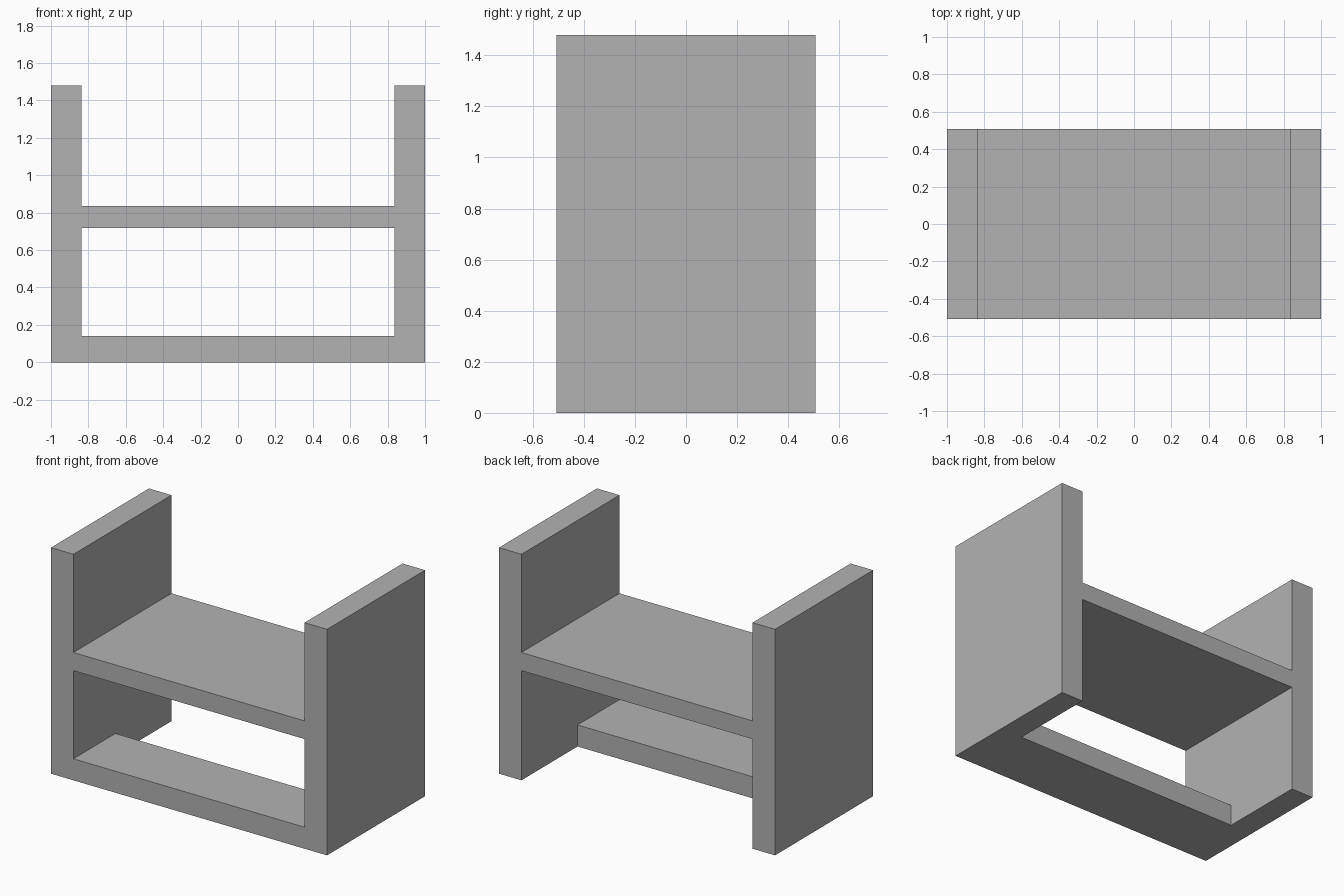
import bpy
import bmesh
from mathutils import Vector

cube = bpy.data.objects.get("Cube")
if cube:
    bpy.data.objects.remove(cube, do_unlink=True)

GREY = (0.448, 0.448, 0.448, 1)
grey = bpy.data.materials.new("plain grey")
grey.use_nodes = True
grey.diffuse_color = GREY
grey.node_tree.nodes["Principled BSDF"].inputs["Base Color"].default_value = GREY

HALF_WIDTH, HALF_DEPTH, HEIGHT = 1.0, 0.507, 1.48
INNER = 0.837        # inner face of the side panels
BAR_BACK = -0.073    # rear edge of the front base bar


def box(name, low, high, open_ends=False):
    """Box between two corners; open_ends drops the hidden caps that meet the panels."""
    low, high = Vector(low), Vector(high)
    bm = bmesh.new()
    bmesh.ops.create_cube(bm, size=1)
    bmesh.ops.scale(bm, vec=high - low, verts=bm.verts)
    bmesh.ops.translate(bm, vec=(low + high) / 2, verts=bm.verts)
    if open_ends:
        caps = [f for f in bm.faces if abs(f.normal.x) > 0.5]
        bmesh.ops.delete(bm, geom=caps, context='FACES_ONLY')
    mesh = bpy.data.meshes.new(name)
    bm.to_mesh(mesh)
    bm.free()
    mesh.materials.append(grey)
    obj = bpy.data.objects.new(name, mesh)
    bpy.context.collection.objects.link(obj)
    return obj


# Side panels
box("left_panel", (INNER, -HALF_DEPTH, 0), (HALF_WIDTH, HALF_DEPTH, HEIGHT))
box("right_panel", (-HALF_WIDTH, -HALF_DEPTH, 0), (-INNER, HALF_DEPTH, HEIGHT))

# Full-depth shelf between the panels
box("shelf", (-INNER, -HALF_DEPTH, 0.718), (INNER, HALF_DEPTH, 0.837), open_ends=True)

# Base bar along the front
box("base_bar", (-INNER, -HALF_DEPTH, 0), (INNER, BAR_BACK, 0.141), open_ends=True)
